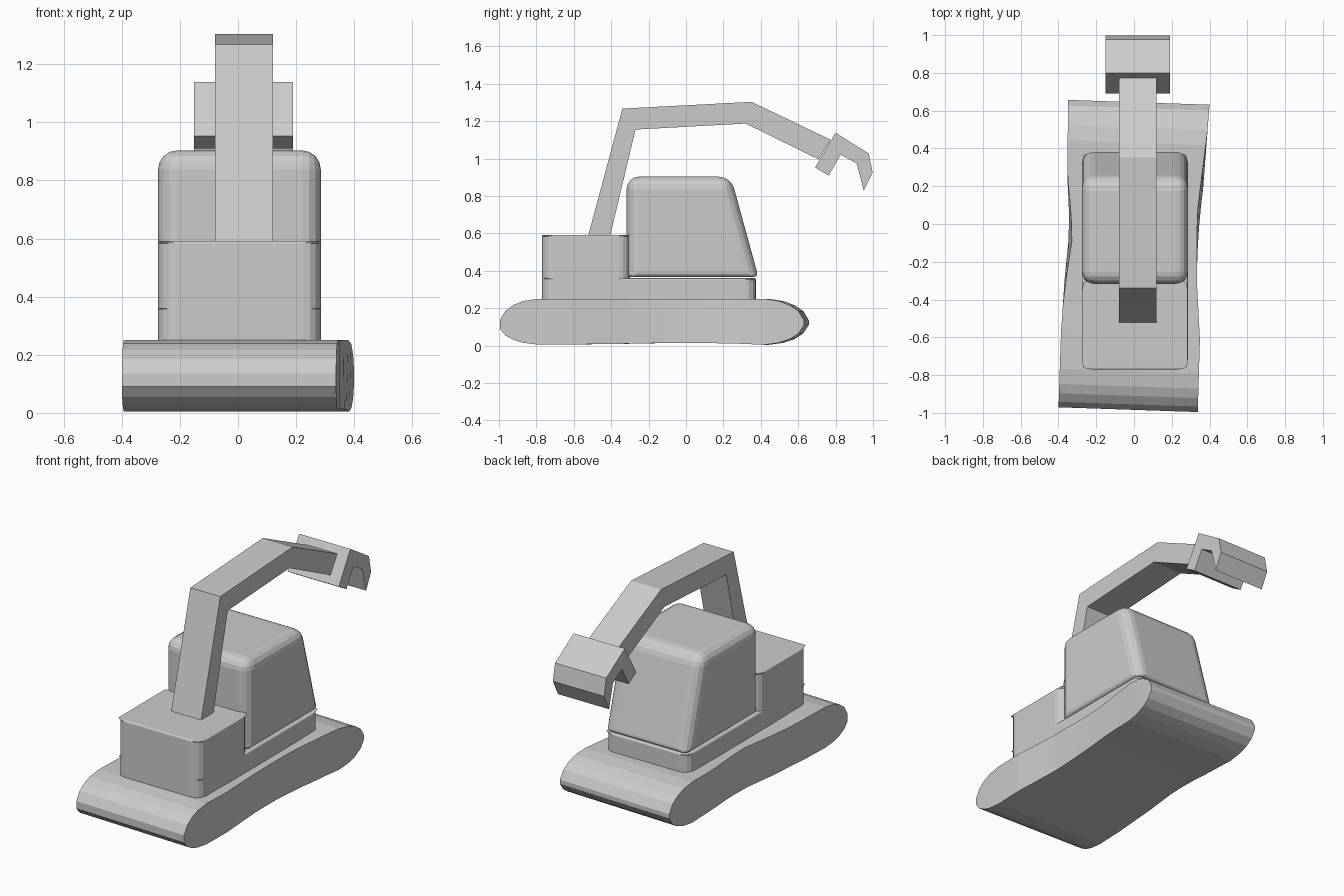
import bpy, bmesh

if "Cube" in bpy.data.objects:
    bpy.data.objects.remove(bpy.data.objects["Cube"])


def finish(name, bm):
    bmesh.ops.recalc_face_normals(bm, faces=bm.faces[:])
    mesh = bpy.data.meshes.new(name)
    bm.to_mesh(mesh)
    bm.free()
    obj = bpy.data.objects.new(name, mesh)
    bpy.context.collection.objects.link(obj)
    return obj


def extrude_profile(name, pts, x0, x1):
    """Extrude a (y, z) outline from x0 to x1."""
    bm = bmesh.new()
    face = bm.faces.new([bm.verts.new((x0, y, z)) for y, z in pts])
    ext = bmesh.ops.extrude_face_region(bm, geom=[face])
    for v in ext["geom"]:
        if isinstance(v, bmesh.types.BMVert):
            v.co.x = x1
    return finish(name, bm)


def round_edges(obj, width, segments, weight):
    """Bevel with a weight chosen per edge from its two end points."""
    bm = bmesh.new()
    bm.from_mesh(obj.data)
    layer = bm.edges.layers.float.new("bevel_weight_edge")
    for e in bm.edges:
        e[layer] = weight(e.verts[0].co, e.verts[1].co)
    bm.to_mesh(obj.data)
    bm.free()
    mod = obj.modifiers.new("rounding", "BEVEL")
    mod.limit_method = "WEIGHT"
    mod.width = width
    mod.segments = segments


def lerp(table, y):
    for (a, va), (b, vb) in zip(table, table[1:]):
        if y <= b:
            return va + (vb - va) * max(0, y - a) / (b - a)
    return table[-1][1]


# Track base: rounded slab with wavy sides, lofted along y
left = [(-1, -.40), (-.6, -.387), (-.3, -.367), (-.1, -.347), (.05, -.343),
        (.25, -.354), (.66, -.348)]
right = [(-1, .337), (-.6, .349), (-.3, .333), (-.15, .335), (.05, .348),
         (.2, .366), (.4, .381), (.65, .40)]
stations = [(-.984, .135, .09), (-.955, .185, .055), (-.91, .218, .03), (-.86, .238, .015),
            (-.78, .25, .005), (-.6, .25, .006), (-.45, .247, .008), (-.3, .247, .01),
            (-.2, .247, .012), (-.1, .247, .014), (0, .247, .014), (.1, .247, .014),
            (.2, .248, .012), (.3, .25, .01), (.43, .25, .004), (.51, .238, .015),
            (.57, .215, .035), (.615, .185, .065), (.645, .135, .11)]
bm = bmesh.new()
rings = []
for y, top, low in stations:
    l, r = lerp(left, y), lerp(right, y)
    tuck_l = .018 * max(0, 1 - abs(y + .1) / .35)
    tuck_r = .018 * max(0, 1 - abs(y - .15) / .35)
    corners = [(l, low), (r, low), (r - tuck_r, top), (l + tuck_l, top)]
    rings.append([bm.verts.new((x, y - .034 * x, z)) for x, z in corners])
for a, b in zip(rings, rings[1:]):
    for i in range(4):
        j = (i + 1) % 4
        bm.faces.new((a[i], a[j], b[j], b[i]))
bm.faces.new(rings[0])
bm.faces.new(rings[-1])
finish("track_base", bm)

X0, X1 = -.275, .285


def upright(a, b):
    if abs(a.z - b.z) > .05:
        return 1.0
    return .15 if min(a.z, b.z) > .3 else 0.0


# Platform and engine housing
platform = extrude_profile("platform", [(-.765, .23), (.375, .23), (.375, .36), (-.765, .36)], X0, X1)
round_edges(platform, .06, 4, upright)
housing = extrude_profile("engine_housing", [(-.77, .23), (-.30, .23), (-.30, .592), (-.77, .592)], X0, X1)
round_edges(housing, .06, 4, upright)

# Cab with a sloping rear window and softer top
cab = extrude_profile("cab", [(-.317, .367), (.387, .367), (.24, .903), (-.317, .903)], X0, X1)
round_edges(cab, .065, 4, lambda a, b: .4 if max(a.z, b.z) < .5 else 1.0)

# Boom arm, bent twice
extrude_profile("boom_arm", [(-.525, .58), (-.34, 1.267), (.351, 1.303), (.774, 1.10),
                             (.71, .995), (.319, 1.187), (-.27, 1.155), (-.407, .58)], -.08, .12)

# Bucket claw
extrude_profile("bucket", [(.69, .952), (.763, .909), (.827, 1.021), (.913, .973),
                           (.95, .829), (.998, .925), (.977, 1.027), (.80, 1.138)], -.152, .19)
